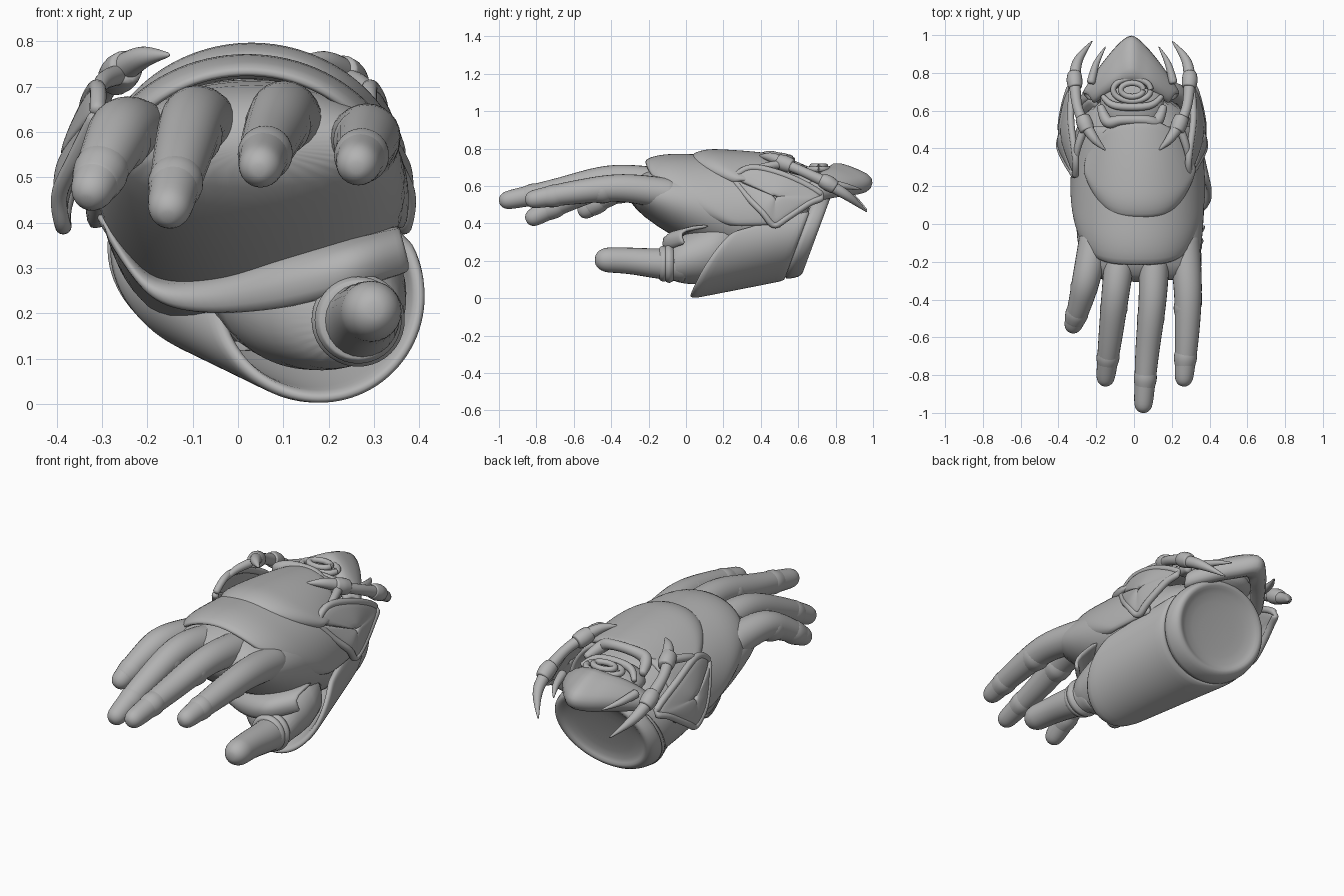
import bpy, bmesh
from math import sin, cos, pi, radians
from mathutils import Vector

cube = bpy.data.objects.get("Cube")
if cube:
    bpy.data.objects.remove(cube, do_unlink=True)

grey = bpy.data.materials.new("plain grey")
grey.use_nodes = True
tone = (0.45, 0.45, 0.45, 1)
grey.diffuse_color = tone
grey.node_tree.nodes["Principled BSDF"].inputs["Base Color"].default_value = tone


def skin(name, rings, closed=True, thick=0):
    """Join rows of points into a surface; closed rows become a capped tube."""
    bm = bmesh.new()
    rows = [[bm.verts.new(p) for p in ring] for ring in rings]
    count = len(rows[0])
    for a, b in zip(rows, rows[1:]):
        for i in range(count if closed else count - 1):
            k = (i + 1) % count
            bm.faces.new((a[i], a[k], b[k], b[i]))
    if closed:
        bm.faces.new(rows[0])
        bm.faces.new(rows[-1])
    bmesh.ops.recalc_face_normals(bm, faces=bm.faces)
    mesh = bpy.data.meshes.new(name)
    bm.to_mesh(mesh)
    bm.free()
    obj = bpy.data.objects.new(name, mesh)
    bpy.context.collection.objects.link(obj)
    mesh.materials.append(grey)
    for face in mesh.polygons:
        face.use_smooth = True
    if thick:
        solid = obj.modifiers.new("thickness", "SOLIDIFY")
        solid.thickness = thick
        solid.offset = 0
    sub = obj.modifiers.new("smooth", "SUBSURF")
    sub.levels = sub.render_levels = 1


def spline(points, steps=4, loop=False):
    """Catmull-Rom interpolation of points."""
    pts = [Vector(p) for p in points]
    n = len(pts)
    pick = (lambda i: pts[i % n]) if loop else (lambda i: pts[max(0, min(n - 1, i))])
    out = []
    for i in range(n if loop else n - 1):
        a, b, c, d = (pick(i + k) for k in (-1, 0, 1, 2))
        for s in range(steps):
            t = s / steps
            out.append((b * 2 + (c - a) * t + (a * 2 - b * 5 + c * 4 - d) * t ** 2
                        + (b * 3 - a - c * 3 + d) * t ** 3) / 2)
    return out if loop else out + [pts[-1]]


def tube(name, path, radii, sides=12, blunt=False):
    """Round tube along a path with a radius at each point."""
    pts = spline(path)
    sizes = [v.x for v in spline([(r, 0, 0) for r in radii])]
    if blunt:
        # domed fingertip
        way, tip, r = (pts[-1] - pts[-2]).normalized(), pts[-1], sizes[-1]
        for a in (30, 55, 75):
            pts.append(tip + way * r * sin(radians(a)))
            sizes.append(r * cos(radians(a)))
    rings = []
    for i, p in enumerate(pts):
        way = (pts[min(i + 1, len(pts) - 1)] - pts[max(i - 1, 0)]).normalized()
        across = way.cross(Vector((0, 0, 1))).normalized()
        up = across.cross(way)
        rings.append([p + (across * cos(a) + up * sin(a)) * sizes[i]
                      for a in (2 * pi * k / sides for k in range(sides))])
    skin(name, rings)


def oval(y, cx, cz, rx, rz, slant=0, sides=32):
    ring = []
    for k in range(sides):
        a = 2 * pi * k / sides
        dz = rz * sin(a)
        ring.append((cx + rx * cos(a), y + slant * dz, cz + dz))
    return ring


# Palm and wrist
palm = [(-.31, .03, .57, .24, .05, 0), (-.23, .03, .565, .31, .13, 0),
        (-.08, .03, .525, .335, .19, 0), (.1, .03, .48, .345, .24, 0),
        (.3, .03, .44, .335, .27, .1), (.5, .02, .39, .305, .26, .25),
        (.65, .01, .345, .27, .22, .37)]
skin("hand_body", [oval(*s) for s in palm])

# Wrist cuff with rolled rim and a shallow hollow end
cuff = [(.60, .285, .225), (.62, .305, .245), (.67, .295, .238), (.70, .28, .225),
        (.705, .25, .2), (.68, .23, .185), (.67, .1, .08)]
skin("wrist_cuff", [oval(y, .01, .345, rx, rz, .37) for y, rx, rz in cuff])

# Fingers, rooted inside the palm
fingers = {
    "little_finger": [(-.2, -.05, .57), (-.25, -.28, .605), (-.285, -.42, .55), (-.32, -.53, .475)],
    "ring_finger": [(-.06, -.05, .58), (-.095, -.34, .63), (-.125, -.6, .54), (-.15, -.81, .435)],
    "middle_finger": [(.11, -.05, .6), (.1, -.38, .64), (.07, -.68, .58), (.05, -.95, .525)],
    "index_finger": [(.26, -.05, .55), (.285, -.34, .59), (.28, -.6, .565), (.265, -.81, .53)],
}
for name, path in fingers.items():
    tube(name, path, (.09, .078, .066, .052), blunt=True)
    # swellings over the two finger joints
    for first, second, mix, size in ((1, 2, .4, .077), (2, 3, .5, .064)):
        a, b = Vector(path[first]), Vector(path[second])
        knee, along = a.lerp(b, mix), (b - a).normalized() * .06
        tube(name + "_joint", [knee - along, knee, knee + along],
             (size * .82, size, size * .82))

# Thumb, its rings and the fleshy base
tube("thumb", [(.25, .0, .18), (.275, -.14, .185), (.285, -.3, .2), (.295, -.42, .205)],
     (.1, .085, .074, .07), blunt=True)
for y, r in ((-.09, .105), (-.12, .098)):
    tube("thumb_ring", [(.265, y - .025, .185), (.265, y, .185), (.265, y + .025, .185)],
         (r * .88, r, r * .88), sides=20)
base = [(-.1, .265, .185, .09, .09), (-.01, .2, .21, .165, .135),
        (.12, .17, .24, .21, .17), (.3, .12, .3, .23, .21)]
skin("thumb_base", [oval(*s) for s in base])

# Broad band folded across the palm
upper = spline([(-.31, .13, .42), (-.2, .1, .27), (-.05, .02, .265), (.1, -.07, .31),
                (.25, -.11, .345), (.36, -.02, .37)])
lower = spline([(-.28, .15, .36), (-.19, .1, .24), (-.08, .04, .2), (.1, -.06, .21),
                (.25, -.1, .25), (.38, 0, .29)])
inner = [p + Vector((0, .16, .02)) for p in upper]
skin("palm_band", [inner, upper, [p.lerp(q, .5) + Vector((0, -.015, 0))
     for p, q in zip(upper, lower)], lower], closed=False, thick=.025)

# Wrap-around guard below the thumb
rows = []
for j in range(9):
    v = j / 8
    row = []
    for k in range(33):
        deg = 32 - 247 * k / 32
        a = radians(deg)
        swing = (deg + 85) / 118
        front = .02 + (.23 if swing > 0 else .36) * abs(swing) ** 2
        cx, cz = .185 - .175 * v, .235 + .11 * v
        rx, rz = .22 + .07 * v, .225 + .01 * v
        back = .62 + .37 * rz * sin(a)
        row.append((cx + rx * cos(a), front + (back - front) * v, cz + rz * sin(a)))
    rows.append(row)
skin("thumb_guard", rows, closed=False, thick=.03)


# Overlapping plates on the back of the hand
def back_plate(name, cx, cz, rx, rz, spread, front, sweep, back, tail, drop):
    rows = []
    for j in range(11):
        v = j / 10
        lip = .03 * (1 - min(1, v * 5)) ** 2
        row = []
        for k in range(29):
            s = k / 14 - 1
            a = radians(spread * s)
            start = front + sweep * abs(s) ** 3
            end = back - tail * s * s
            shrink = 1 - drop * v * v
            row.append((cx + (rx - lip) * shrink * sin(a), start + (end - start) * v,
                        cz + (rz - lip) * shrink * cos(a)))
        rows.append(row)
    skin(name, rows, closed=False, thick=.03)


back_plate("knuckle_plate", .02, .45, .345, .31, 102, -.22, .45, .52, 0, .1)
back_plate("hand_plate", .03, .45, .345, .335, 58, .03, .24, .56, .16, .12)

# Pointed hood over the wrist
profile = ((.2, .74, .1, .65, .08), (.21, .79, .14, .715, .12), (.23, .87, .18, .69, .1),
           (.25, .985, .3, .645, .07), (.255, 1.0, .31, .61, .06),
           (.25, .975, .3, .555, .04), (.21, .88, .24, .57, .04))
rows = []
for width, y, sweep, z, fall in profile:
    row = []
    for k in range(17):
        s = k / 8 - 1
        ridge = .012 * max(0, 1 - abs(s) * 4)
        row.append((width * s - .015, y - sweep * abs(s) ** 1.3, z - fall * s * s + ridge))
    rows.append(row)
skin("wrist_hood", rows, closed=False, thick=.025)

# Open jaw ornament in front of the hood
dome = [(.5, .08, .03), (.56, .16, .07), (.68, .18, .075), (.78, .14, .05), (.82, .03, .02)]
skin("ornament_bed", [oval(y, -.01, .61, rx, rz) for y, rx, rz in dome])
for size, z in ((.1, .69), (.06, .705)):
    arc = [(-.01 + size * cos(radians(a)), .71 + size * .6 * sin(radians(a)), z)
           for a in range(0, 390, 30)]
    tube("ornament_ring", arc, [.017] * len(arc), sides=8)
tube("jaw_bar", [(-.18, .63, .67), (-.14, .54, .71), (-.07, .55, .74), (.06, .55, .74),
                 (.12, .54, .71), (.16, .63, .67)], (.02, .035, .028, .028, .035, .02), sides=10)
tube("jaw_lip", [(-.17, .68, .65), (-.1, .625, .69), (.08, .625, .69), (.15, .68, .65)],
     (.015, .022, .022, .015), sides=8)

# Side flaps and horns, left and right
flap = [(.3, .25, .64), (.35, .33, .54), (.385, .41, .46), (.375, .47, .39),
        (.375, .54, .43), (.35, .66, .51), (.32, .73, .55), (.325, .55, .65), (.3, .35, .7)]
horns = {
    "front_claw": ([(.25, .53, .725), (.2, .45, .755), (.14, .39, .76)], (.035, .026, .004)),
    "thin_claw": ([(.24, .54, .72), (.29, .4, .70), (.3, .27, .65)], (.025, .02, .003)),
    "horn_shaft": ([(.24, .5, .73), (.29, .62, .68), (.305, .76, .615)], (.033, .028, .034)),
    "back_horn": ([(.305, .74, .62), (.29, .86, .55), (.21, .97, .46)], (.034, .028, .003)),
    "small_spike": ([(.22, .74, .62), (.19, .85, .6), (.14, .94, .58)], (.025, .018, .003)),
    "front_clasp": ([(.235, .49, .735), (.25, .53, .72), (.265, .57, .705)], (.04, .046, .04)),
    "rear_clasp": ([(.30, .72, .635), (.305, .76, .615), (.305, .8, .59)], (.038, .045, .038)),
}
for side, label in ((1, "left"), (-1, "right")):
    def place(p, lift):
        return (p[0] * side - .01, p[1], p[2] + (lift if side < 0 else 0))
    outline = [place(p, 0) for p in flap]
    edge = spline(outline, 3, loop=True)
    middle = sum(edge, Vector()) / len(edge)
    rings = [[p.lerp(middle, t) + Vector((.03 * side * sin(t * pi / 2), 0, 0))
              for p in edge + edge[:1]] for t in (0, .25, .5, .75, .97)]
    skin(label + "_flap", rings, closed=False, thick=.025)
    rim = outline + outline[:1]
    tube(label + "_flap_rim", rim, [.02] * len(rim), sides=8)
    for name, (path, radii) in horns.items():
        tube(label + "_" + name, [place(p, .01) for p in path], radii, sides=10)
